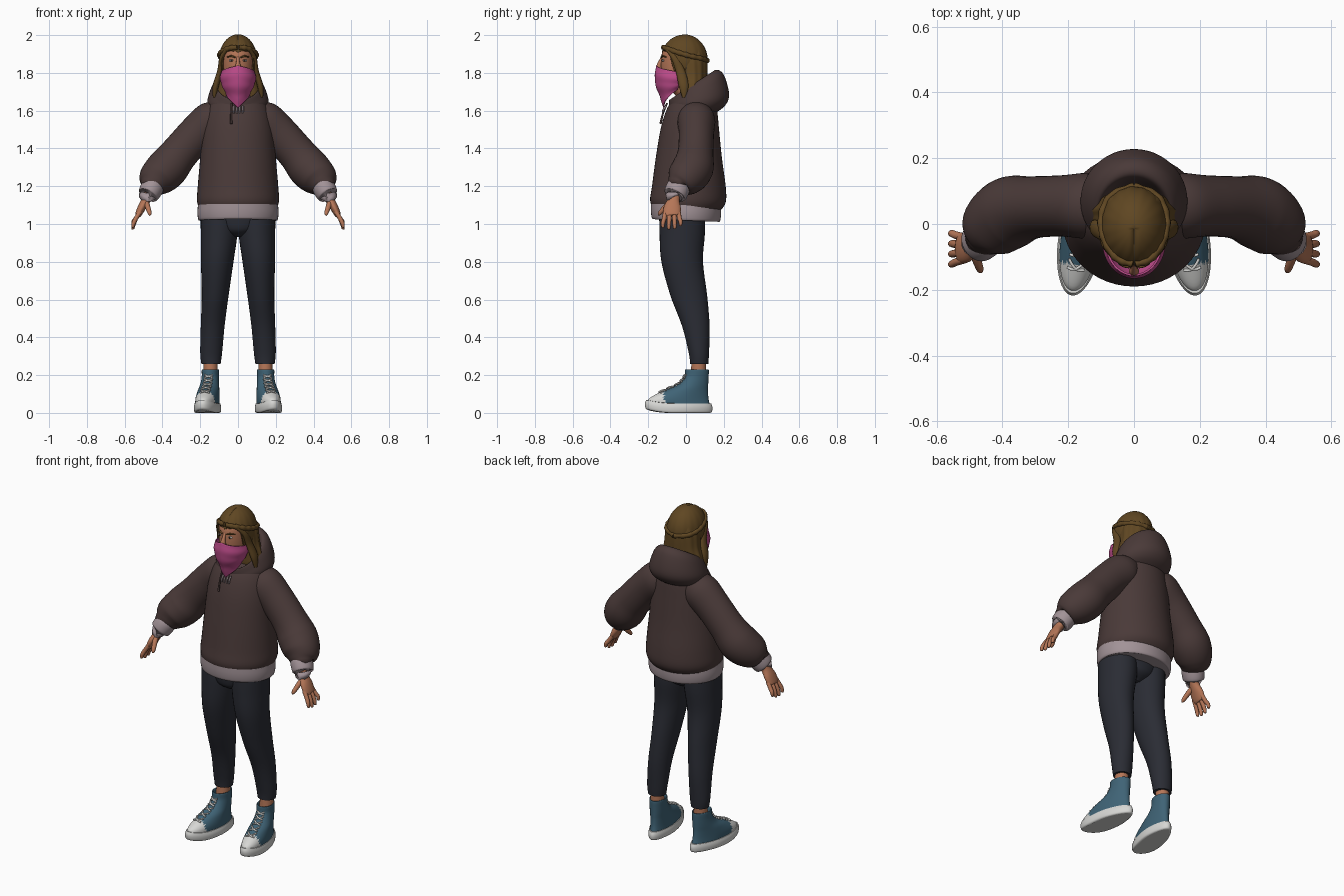
import bpy, bmesh, math
from mathutils import Vector, Matrix

cube = bpy.data.objects.get("Cube")
if cube:
    bpy.data.objects.remove(cube, do_unlink=True)


def material(name, r, g, b):
    m = bpy.data.materials.new(name)
    m.use_nodes = True
    m.diffuse_color = (r, g, b, 1)
    node = m.node_tree.nodes["Principled BSDF"]
    node.inputs["Base Color"].default_value = (r, g, b, 1)
    node.inputs["Roughness"].default_value = 0.8
    return m


BROWN = material("hoodie brown", .068, .042, .040)
GREY = material("ribbing grey", .36, .29, .31)
NAVY = material("legging navy", .023, .025, .034)
BLUE = material("canvas blue", .05, .125, .18)
WHITE = material("rubber white", .68, .68, .66)
SKIN = material("skin tan", .46, .18, .095)
HAIR = material("hair brown", .115, .062, .016)
PINK = material("bandana pink", .50, .07, .25)
DARK = material("eye dark", .02, .012, .01)


def spline(rows, v):
    """Smooth interpolation through a list of equal-length tuples, v in 0..1."""
    t = v * (len(rows) - 1)
    i = min(int(t), len(rows) - 2)
    t -= i
    a, b = rows[max(i - 1, 0)], rows[i]
    c, d = rows[i + 1], rows[min(i + 2, len(rows) - 1)]
    return [q + .5 * t * (r - p + t * (2*p - 5*q + 4*r - s + t * (3*(q - r) + s - p)))
            for p, q, r, s in zip(a, b, c, d)]


def surface(name, f, mat, nu=32, nv=24, wrap=True, cap=True, thick=0, rule=None, extra=None):
    """Skin a function f(u, v) as a smooth grid; rule picks faces for the extra colour."""
    bm = bmesh.new()
    cols = nu if wrap else nu + 1
    rows = [[bm.verts.new(f(i / nu, j / nv)) for i in range(cols)] for j in range(nv + 1)]
    for lo, hi in zip(rows, rows[1:]):
        for i in range(nu):
            k = (i + 1) % cols
            bm.faces.new((lo[i], lo[k], hi[k], hi[i])).smooth = True
    if wrap and cap:
        bm.faces.new(rows[0][::-1])
        bm.faces.new(rows[-1])
    bmesh.ops.remove_doubles(bm, verts=bm.verts, dist=1e-5)
    bmesh.ops.recalc_face_normals(bm, faces=bm.faces)
    if rule:
        for face in bm.faces:
            face.material_index = int(rule(face.calc_center_median()))
    mesh = bpy.data.meshes.new(name)
    bm.to_mesh(mesh)
    bm.free()
    mesh.materials.append(mat)
    if extra:
        mesh.materials.append(extra)
    ob = bpy.data.objects.new(name, mesh)
    bpy.context.collection.objects.link(ob)
    if thick:
        mod = ob.modifiers.new("thickness", "SOLIDIFY")
        mod.thickness, mod.offset = thick, 0
    return ob


def stack(rows, ripple=0):
    """Elliptical rings: x, y, z, x radius, y radius, slope of z along y."""
    def f(u, v):
        x, y, z, rx, ry, slope = spline(rows, v)
        a = 2 * math.pi * u
        k = 1 + ripple * math.sin(13 * a)
        dy = ry * k * math.sin(a)
        return Vector((x + rx * k * math.cos(a), y + dy, z + slope * dy))
    return f


def tube(rows, ref=(0, 1, 0), bead=0):
    """Rings across a path: x, y, z, radius along ref, other radius."""
    def f(u, v):
        x, y, z, ra, rb = spline(rows, v)
        t = Vector(spline(rows, min(v + .01, 1))[:3]) - Vector(spline(rows, max(v - .01, 0))[:3])
        t.normalize()
        b = Vector(ref)
        b = (b - t * t.dot(b)).normalized()
        a, k = 2 * math.pi * u, 1 + bead * math.sin(v * 60)
        return Vector((x, y, z)) + k * (b * ra * math.cos(a) + t.cross(b) * rb * math.sin(a))
    return f


def pair(name, f, mat, **kw):
    for side, s in (("left", 1), ("right", -1)):
        surface(side + "_" + name, lambda u, v: Vector((s, 1, 1)) * f(u, v), mat, **kw)


def mul(v, w):
    return Vector((v[0] * w[0], v[1] * w[1], v[2] * w[2]))


def pair(name, f, mat, **kw):
    for side, s in (("left", 1), ("right", -1)):
        surface(side + "_" + name, lambda u, v, s=s: mul((s, 1, 1), f(u, v)), mat, **kw)


def ball(c, r):
    def f(u, v):
        a, p = 2 * math.pi * u, math.pi * (v - .5)
        return Vector(c) + mul(r, (math.cos(a) * math.cos(p), math.sin(a) * math.cos(p), math.sin(p)))
    return f


# Hoodie body, hem and lowered hood
surface("hoodie_body", stack([
    (0, 0, 1.07, .2, .175, -.04), (0, .01, 1.12, .217, .2, -.03), (0, .015, 1.2, .213, .195, 0),
    (0, .015, 1.35, .2, .175, 0), (0, .02, 1.5, .187, .155, 0), (0, .03, 1.6, .165, .135, 0),
    (0, .04, 1.66, .13, .11, 0), (0, .04, 1.68, .09, .08, 0)]), BROWN, nu=48, nv=35)
surface("hoodie_hem", stack([
    (0, 0, 1.02, .2, .168, -.04), (0, 0, 1.022, .21, .18, -.04), (0, 0, 1.06, .215, .186, -.04),
    (0, 0, 1.1, .212, .186, -.04)]), GREY, nu=48, nv=9)
surface("hood", stack([
    (0, .03, 1.58, .13, .11, 0), (0, .06, 1.61, .155, .145, .1), (0, .07, 1.655, .162, .158, .2),
    (0, .055, 1.71, .143, .145, .55), (0, .035, 1.735, .12, .125, .65), (0, .025, 1.72, .105, .11, .6),
    (0, .02, 1.65, .095, .1, .3)]), BROWN, nu=48, nv=36)

# Drawstrings with a pale knotted middle
surface("long_drawstring", tube([(-.035, -.1, 1.64, .005, .005), (-.036, -.122, 1.585, .005, .005),
                                 (-.036, -.135, 1.53, .006, .006)]), BROWN, nu=8, nv=8)
for i in range(4):
    x = -.022 + i * .016
    surface(f"pale_drawstring_{i + 1}", tube([(x, -.105, 1.625, .005, .005), (x, -.12, 1.605, .005, .005),
                                              (x, -.124, 1.585, .004, .004)]), GREY, nu=8, nv=6)

# Sleeves, cuffs and hands
pair("sleeve", tube([
    (.09, .055, 1.58, .085, .08), (.14, .055, 1.545, .1, .105), (.22, .055, 1.475, .093, .1),
    (.31, .05, 1.375, .095, .1), (.375, .035, 1.295, .11, .11), (.43, -.005, 1.24, .1, .098),
    (.455, -.035, 1.205, .07, .07), (.458, -.038, 1.2, .05, .05)]), BROWN, nv=42)
pair("cuff", tube([(.44, -.03, 1.215, .058, .055), (.455, -.042, 1.19, .064, .06),
                   (.475, -.058, 1.155, .06, .056), (.477, -.06, 1.152, .045, .04)]), GREY, nv=12)
pair("palm", tube([(.47, -.055, 1.165, .03, .026), (.485, -.064, 1.13, .03, .024),
                   (.508, -.072, 1.09, .045, .022), (.528, -.075, 1.05, .044, .017),
                   (.532, -.075, 1.042, .03, .01)]), SKIN, nu=20, nv=20)
for i, drop in enumerate((.004, -.005, -.002, .014)):
    y0, y1 = -.109 + i * .023, -.122 + i * .031
    pair(f"finger_{i + 1}", tube([
        (.518, y0, 1.065, .012, .012), (.54, (y0 + y1) / 2, 1.03, .012, .012),
        (.553, y1, 1.0 + drop, .011, .011), (.557, y1, .98 + drop, .008, .008),
        (.557, y1, .976 + drop, .002, .002)]), SKIN, nu=10, nv=12)
pair("thumb", tube([(.49, -.075, 1.125, .015, .015), (.478, -.11, 1.09, .014, .014),
                    (.468, -.138, 1.058, .011, .011), (.466, -.146, 1.045, .003, .003)],
                   ref=(1, 0, 0)), SKIN, nu=10, nv=12)

# Leggings and ankles
surface("legging_hips", stack([(0, -.02, .93, .03, .06, 0), (0, -.02, .97, .12, .112, 0),
                               (0, -.02, 1.06, .19, .125, 0)]), NAVY)
pair("legging", stack([
    (.1, -.02, 1.06, .098, .12, 0), (.1, -.02, .95, .097, .12, 0), (.11, -.02, .8, .086, .11, 0),
    (.121, .015, .62, .071, .097, 0), (.134, .052, .46, .063, .073, 0),
    (.142, .068, .32, .058, .054, 0), (.143, .07, .26, .051, .048, 0)]), NAVY, nv=36)
pair("ankle", stack([(.145, .065, .17, .04, .042, 0), (.145, .068, .28, .036, .038, 0)]), SKIN, nv=4)

# High-top shoes, shaped along y then turned outward
TURN = Matrix.Rotation(.16, 3, "Z")
PIVOT = Vector((.145, .06, 0))


def shoe(f):
    def g(u, v):
        p = f(u, v)
        p.x *= 1 - max(0, p.y) * 1.1
        return TURN @ (p - Vector((0, .06, 0))) + PIVOT
    return g


def sole(u, v):
    p = stack([(0, -.04, 0, .058, .168, 0), (0, -.04, .006, .066, .178, 0),
               (0, -.04, .03, .068, .181, 0), (0, -.04, .05, .063, .174, 0)])(u, v)
    p.z += .02 * max(0, (-p.y - .08) / .14) ** 2
    return p


upper = stack([(0, -.04, .04, .06, .168, 0), (0, -.04, .075, .06, .16, 0), (0, -.005, .115, .056, .122, 0),
               (0, .035, .15, .051, .083, 0), (0, .055, .19, .048, .065, 0), (0, .058, .228, .048, .063, 0),
               (0, .058, .224, .04, .054, 0), (0, .058, .19, .036, .048, 0)])


def is_toe(c):
    local = TURN.inverted() @ (Vector((abs(c.x), c.y, c.z)) - PIVOT)
    return local.y < -.185


pair("shoe_sole", shoe(sole), WHITE, nu=48, nv=9)
pair("shoe_upper", shoe(upper), BLUE, nu=64, nv=42, rule=is_toe, extra=WHITE)
for i in range(5):
    level = .27 + i * .075
    for j, tilt in enumerate((-.025, .025)):
        pts = [upper(.75 + d * .075, level + d * tilt) + Vector((0, -.003, .004)) for d in (-1, -.5, 0, .5, 1)]
        pair(f"shoelace_{2 * i + j + 1}",
             shoe(tube([(*p, .005, .005) for p in pts], ref=(0, 0, 1))), WHITE, nu=6, nv=8)

# Head, nose, eyes and brows
surface("head", stack([
    (0, .01, 1.6, .055, .055, 0), (0, .005, 1.68, .055, .06, 0), (0, -.04, 1.73, .06, .085, 0),
    (0, -.025, 1.79, .077, .105, 0), (0, -.02, 1.86, .083, .112, 0), (0, -.015, 1.92, .08, .106, 0),
    (0, -.01, 1.97, .05, .06, 0)]), SKIN, nv=36)
surface("nose", tube([(0, -.122, 1.885, .008, .008), (0, -.137, 1.855, .011, .01),
                      (0, -.143, 1.83, .014, .016), (0, -.13, 1.815, .01, .01)]), SKIN, nu=12, nv=12)
pair("eye", ball((.034, -.121, 1.866), (.015, .006, .006)), WHITE, nu=16, nv=8)
pair("pupil", ball((.034, -.125, 1.866), (.006, .004, .006)), DARK, nu=12, nv=8)
pair("brow", tube([(.014, -.131, 1.882, .004, .004), (.035, -.125, 1.889, .005, .005),
                   (.058, -.106, 1.884, .003, .003)], ref=(0, 0, 1)), HAIR, nu=8, nv=8)


# Hair: cap with a raised hairline, long back hair, side locks and braids
def hair_cap(u, v):
    a = 2 * math.pi * u
    k = min(1, max(0, (-math.sin(a) - .4) / .3))
    end = 1.79 + .125 * k * k * (3 - 2 * k)
    low = math.asin((end - 1.87) / .13)
    p = math.pi / 2 + v * (low - math.pi / 2)
    r = math.cos(p) * (1 + .012 * math.sin(16 * a) * v)
    part = .008 * math.exp(-(r * math.cos(a) * 12) ** 2) * max(0, -math.sin(a))
    return Vector((.097 * r * math.cos(a), -.01 + .12 * r * math.sin(a), 1.87 + .13 * math.sin(p) - part))


surface("hair_cap", hair_cap, HAIR, nu=96, nv=24, cap=False, thick=.008)
surface("back_hair", stack([
    (0, .03, 1.92, .08, .07, 0), (0, .03, 1.87, .098, .082, 0), (0, .035, 1.79, .107, .078, 0),
    (0, .035, 1.73, .125, .073, 0), (0, .032, 1.68, .132, .068, 0), (0, .03, 1.63, .11, .055, 0)],
    ripple=.018), HAIR, nu=80, nv=30)
pair("side_lock", tube([(.06, -.095, 1.925, .014, .01), (.086, -.06, 1.88, .018, .012),
                        (.096, -.03, 1.81, .024, .014), (.118, -.012, 1.73, .026, .016),
                        (.125, -.01, 1.67, .01, .008)]), HAIR, nu=12, nv=24)
pair("braid", tube([(.004, -.122, 1.935, .012, .01), (.05, -.105, 1.93, .014, .012),
                    (.088, -.05, 1.91, .014, .012), (.099, .02, 1.89, .013, .011),
                    (.07, .085, 1.875, .013, .011), (0, .115, 1.865, .013, .011)],
                   ref=(0, 0, 1), bead=.12), HAIR, nu=12, nv=48)


# Bandana wrapped round the lower face and hanging to a point
def bandana(u, v):
    s = 2 * u - 1
    a = s * math.pi * .56
    top = 1.838 - .035 * abs(s)
    bottom = 1.615 + .1 * abs(s) ** .9
    rx, ry = spline([(.084, .1), (.092, .108), (.09, .1), (.08, .08), (.066, .062)], v)
    fold = 1 + .025 * math.sin(v * 16 - 5 * abs(s)) * v
    return Vector((rx * fold * math.sin(a), -.055 - ry * fold * math.cos(a), top + (bottom - top) * v))


surface("bandana", bandana, PINK, nu=48, nv=28, wrap=False, thick=.006)
